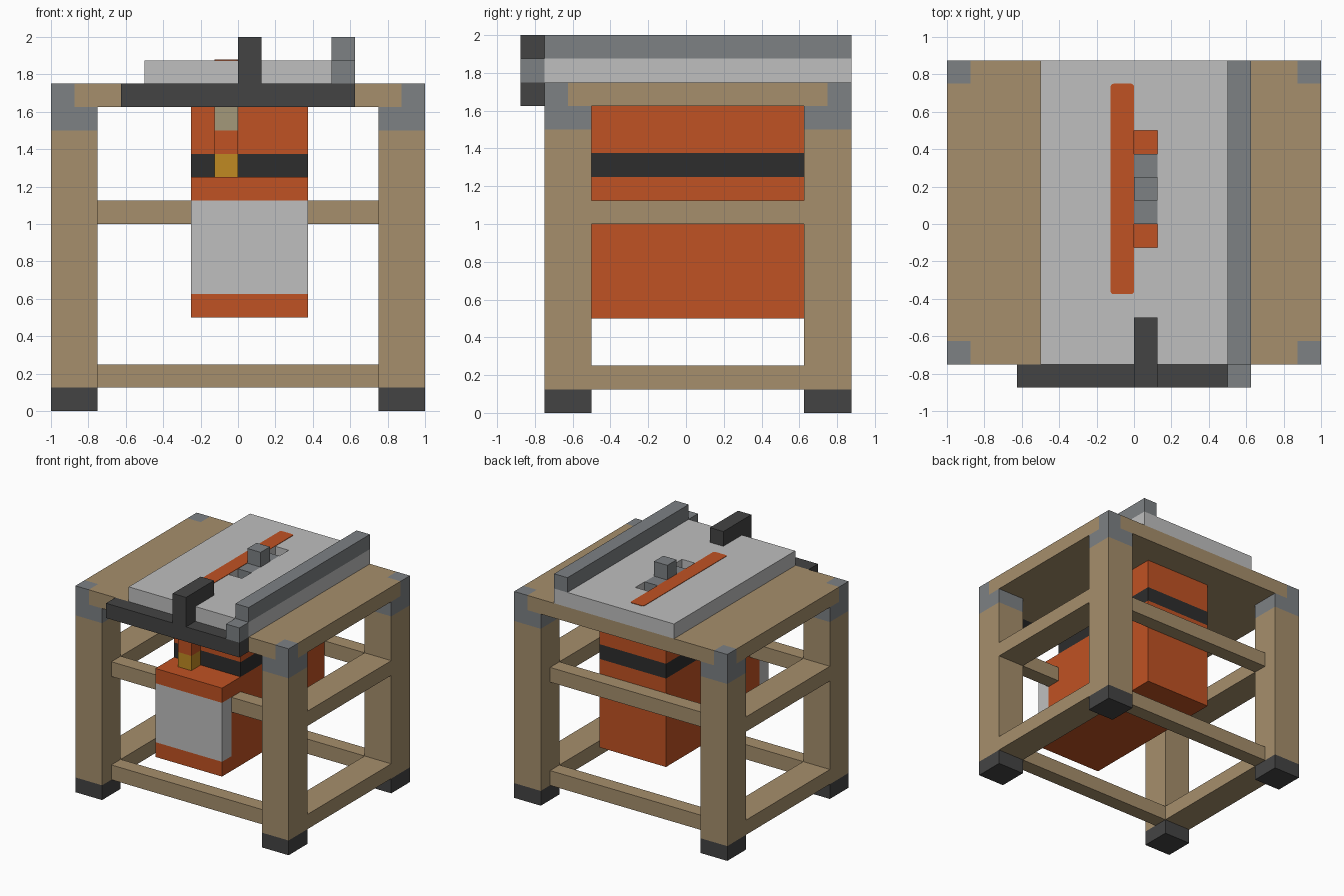
import bpy, bmesh
from mathutils import Vector

cube = bpy.data.objects.get("Cube")
if cube:
    bpy.data.objects.remove(cube, do_unlink=True)

U = 0.125  # modelling grid: the design is 16 units wide and high


def srgb(h):
    c = [int(h[i:i + 2], 16) / 255 for i in (0, 2, 4)]
    return [v / 12.92 if v <= 0.04045 else ((v + 0.055) / 1.055) ** 2.4 for v in c] + [1.0]


def material(name, hexcol):
    m = bpy.data.materials.new(name)
    m.use_nodes = True
    col = srgb(hexcol)
    m.diffuse_color = col
    m.node_tree.nodes["Principled BSDF"].inputs["Base Color"].default_value = col
    return m


WOOD = material("wood", "A68F6C")
STEEL = material("steel grey", "7D8184")
LIGHT = material("light grey", "BFBFBF")
DARK = material("dark grey", "444444")
BLACK = material("black", "2D2D2D")
ORANGE = material("orange", "C05223")
YELLOW = material("yellow", "C08A22")
KHAKI = material("khaki", "A3987A")


def box(name, x, y, z, mat, round_edges=0.0):
    """Box from (min, max) pairs in grid units; optionally round its upright edges."""
    lo, hi = Vector((x[0], y[0], z[0])) * U, Vector((x[1], y[1], z[1])) * U
    bm = bmesh.new()
    bmesh.ops.create_cube(bm, size=1)
    for v in bm.verts:
        v.co = (lo + hi) / 2 + Vector(a * b for a, b in zip(v.co, hi - lo))
    if round_edges:
        upright = [e for e in bm.edges
                   if abs(e.verts[0].co.z - e.verts[1].co.z) > 1e-5]
        bmesh.ops.bevel(bm, geom=upright, offset=round_edges, segments=3,
                        profile=0.5, affect='EDGES')
    me = bpy.data.meshes.new(name)
    bm.to_mesh(me)
    bm.free()
    me.materials.append(mat)
    ob = bpy.data.objects.new(name, me)
    bpy.context.scene.collection.objects.link(ob)
    return ob


# Legs with dark feet and steel corner brackets
for sx, side in ((-1, "right"), (1, "left")):
    lx = (6, 8) if sx > 0 else (-8, -6)
    cx = (7, 8) if sx > 0 else (-8, -7)
    for end, ly, cy in (("front", (-6, -4), (-6, -5)), ("back", (5, 7), (6, 7))):
        tag = f"{end}_{side}"
        box(f"foot_{tag}", lx, ly, (0, 1), DARK)
        box(f"leg_{tag}", lx, ly, (1, 12), WOOD)
        box(f"leg_bracket_{tag}", lx, ly, (12, 13), STEEL)
        box(f"top_bracket_{tag}", cx, cy, (13, 14), STEEL)
    # Side rails, flush with the legs
    for level, z in (("low", (1, 2)), ("middle", (8, 9))):
        box(f"side_rail_{level}_{side}", lx, (-4, 5), z, WOOD)

# Front and back rails, set in from the leg faces
for level, z in (("low", (1, 2)), ("middle", (8, 9))):
    box(f"front_rail_{level}", (-6, 6), (-5, -4), z, WOOD)
    box(f"back_rail_{level}", (-6, 6), (5, 6), z, WOOD)

# Tabletop between the corner brackets
box("tabletop", (-7, 7), (-6, 7), (13, 14), WOOD)
for sx, side in ((-8, "right"), (7, "left")):
    box(f"tabletop_edge_{side}", (sx, sx + 1), (-5, 6), (13, 14), WOOD)

# Metal table plate with a blade opening
plate = box("table_plate", (-4, 5), (-6, 7), (14, 15), LIGHT)
cutter = box("opening_cutter", (0, 1), (-1, 4), (13.5, 15.5), LIGHT)
cutter.hide_render = True
cutter.hide_viewport = True
cut = plate.modifiers.new("blade_opening", 'BOOLEAN')
cut.operation = 'DIFFERENCE'
cut.solver = 'EXACT'
cut.object = cutter
bpy.context.view_layer.update()
dg = bpy.context.evaluated_depsgraph_get()
cut_mesh = bpy.data.meshes.new_from_object(plate.evaluated_get(dg))
plate.modifiers.clear()
plate.data = cut_mesh
bpy.data.objects.remove(cutter, do_unlink=True)

box("opening_floor", (0, 1), (-1, 4), (14, 14.04), ORANGE)
box("blade_lower_step", (0, 1), (0, 3), (14.04, 15), STEEL)
box("blade_tip", (0, 1), (1, 2), (15, 16), STEEL)
box("slot_insert", (-1, 0), (-3, 6), (15, 15.03), ORANGE, 0.015)

# Rip fence and its front clamp
box("fence", (4, 5), (-6, 7), (15, 16), STEEL)
box("fence_clamp", (4, 5), (-7, -6), (14, 15), STEEL)

# Front guide bar with an upright stop reaching over the plate
box("guide_bar", (-5, 5), (-7, -6), (13, 14), DARK)
box("stop_post", (0, 1), (-7, -6), (14, 16), DARK)
box("stop_arm", (0, 1), (-6, -4), (15, 16), DARK)

# Motor housing: lower cabinet with light front panel, set-back upper part
box("cabinet_base", (-2, 3), (-6, 5), (4, 5), ORANGE)
box("cabinet_body", (-2, 3), (-5, 5), (5, 9), ORANGE)
box("cabinet_front_panel", (-2, 3), (-6, -5), (5, 9), LIGHT)
box("cabinet_top", (-2, 3), (-6, 5), (9, 10), ORANGE)
box("housing_band", (-2, 3), (-4, 5), (10, 11), BLACK)
box("upper_housing", (-2, 3), (-4, 5), (11, 13), ORANGE)

# Switch column in front of the upper housing
box("switch", (-1, 0), (-5, -4), (10, 11), YELLOW)
box("switch_stem", (-1, 0), (-5, -4), (11, 12), ORANGE)
box("switch_mount", (-1, 0), (-5, -4), (12, 13), KHAKI)
